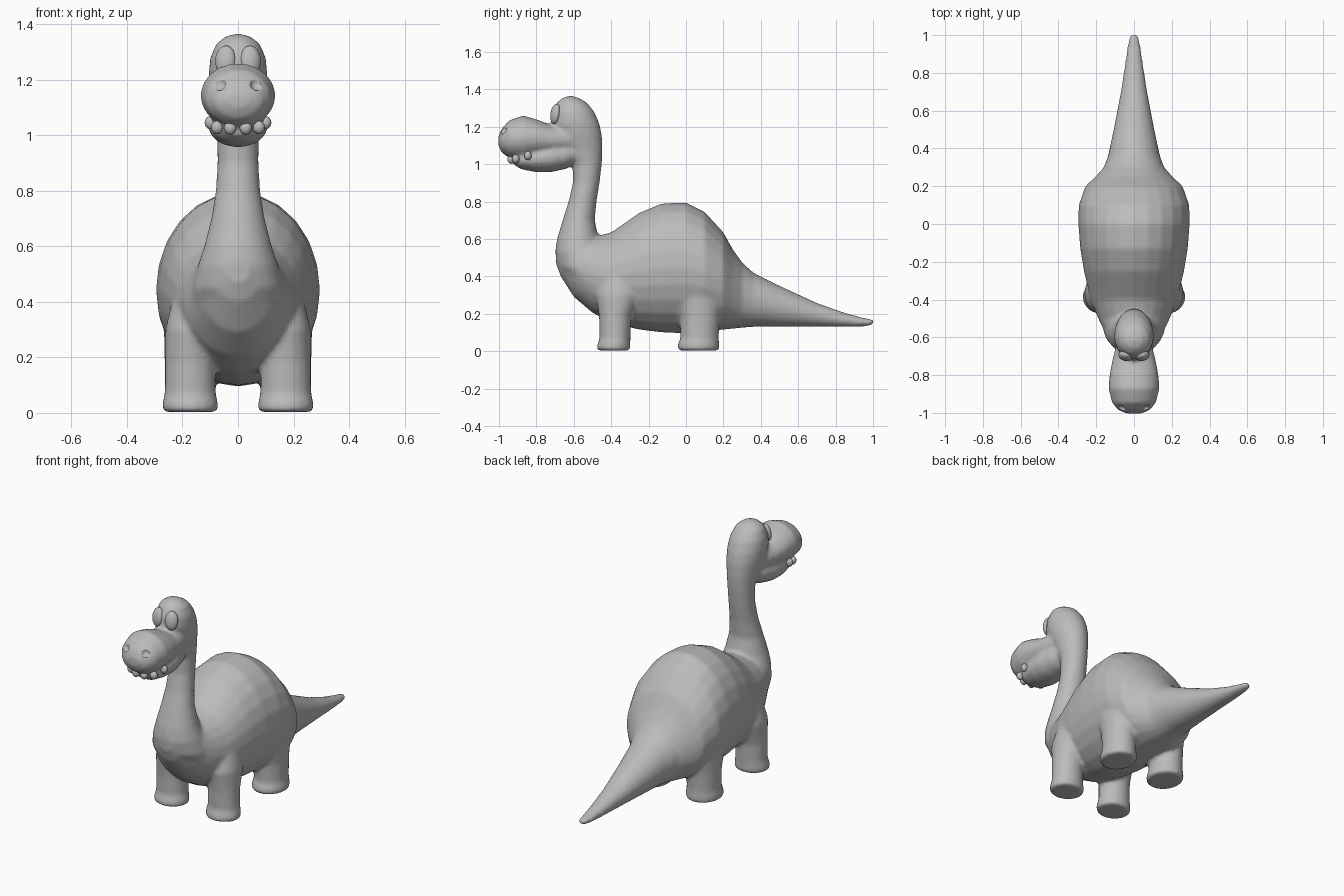
import bpy, bmesh, math
from mathutils import Vector

grey = bpy.data.materials.new("grey")
grey.diffuse_color = (0.5, 0.5, 0.5, 1)


def loft(bm, axis, stations, x=0.0, sides=24):
    """Closed skin over elliptical rings: (position, low edge, high edge, half width)."""
    rings = []
    for t, lo, hi, w in stations:
        ring = []
        for i in range(sides):
            a = 2 * math.pi * i / sides
            u, v = x + w * math.cos(a), (lo + hi) / 2 + (hi - lo) / 2 * math.sin(a)
            ring.append(bm.verts.new((u, t, v) if axis == "y" else (u, v, t)))
        rings.append(ring)
    for a, b in zip(rings, rings[1:]):
        for i in range(sides):
            j = (i + 1) % sides
            bm.faces.new((a[i], a[j], b[j], b[i]))
    bm.faces.new(rings[0][::-1])
    bm.faces.new(rings[-1])


def finish(bm, name):
    bmesh.ops.recalc_face_normals(bm, faces=bm.faces)
    for f in bm.faces:
        f.smooth = True
    me = bpy.data.meshes.new(name)
    bm.to_mesh(me)
    bm.free()
    me.materials.append(grey)
    ob = bpy.data.objects.new(name, me)
    bpy.context.collection.objects.link(ob)
    return ob


def ball(name, loc, size, rot=(0, 0, 0)):
    bm = bmesh.new()
    bmesh.ops.create_uvsphere(bm, u_segments=20, v_segments=12, radius=1)
    ob = finish(bm, name)
    ob.location, ob.scale, ob.rotation_euler = loc, size, rot
    return ob


skin = bmesh.new()
# torso and tail
loft(skin, "y", [
    (-.695, .47, .57, .04), (-.67, .40, .62, .085), (-.6, .29, .64, .14),
    (-.5, .205, .61, .19), (-.4, .15, .635, .23), (-.25, .115, .74, .265),
    (-.13, .10, .79, .285), (0, .095, .795, .295), (.1, .105, .745, .293),
    (.2, .115, .635, .258), (.25, .12, .545, .205), (.3, .125, .475, .16),
    (.36, .13, .42, .138), (.5, .13, .35, .108), (.7, .13, .258, .07),
    (.85, .13, .205, .047), (.95, .132, .178, .033), (.99, .138, .172, .024),
    (1.004, .148, .164, .012)])
# neck and back of the head
loft(skin, "z", [
    (.36, -.62, -.36, .17), (.45, -.685, -.40, .165), (.53, -.70, -.43, .145),
    (.6, -.69, -.465, .122), (.7, -.66, -.488, .096), (.8, -.628, -.478, .08),
    (.9, -.605, -.462, .074), (1, -.605, -.45, .075), (1.08, -.65, -.446, .086),
    (1.16, -.70, -.45, .101), (1.22, -.72, -.464, .106), (1.28, -.715, -.49, .1),
    (1.33, -.69, -.53, .078), (1.355, -.66, -.575, .045), (1.364, -.63, -.605, .015)])
# muzzle
loft(skin, "y", [
    (-1.003, 1.10, 1.15, .04), (-.985, 1.06, 1.19, .085), (-.945, 1.033, 1.235, .117),
    (-.87, 1.025, 1.26, .135), (-.8, 1.04, 1.24, .13), (-.72, 1.05, 1.21, .115),
    (-.6, 1.06, 1.2, .085)])
# lower jaw
loft(skin, "y", [
    (-.925, 1.0, 1.05, .05), (-.88, .972, 1.08, .088), (-.8, .957, 1.1, .105),
    (-.72, .957, 1.12, .108), (-.64, .975, 1.12, .092), (-.56, 1.02, 1.11, .06)])
# legs with flared feet
for s in (-1, 1):
    loft(skin, "z", [
        (.003, -.465, -.302, .09), (.012, -.477, -.297, .1), (.035, -.475, -.297, .1),
        (.07, -.462, -.297, .092), (.18, -.465, -.292, .09), (.3, -.48, -.25, .09),
        (.45, -.43, -.27, .055)], x=s * .172)
    loft(skin, "z", [
        (.003, -.035, .17, .09), (.012, -.045, .178, .1), (.035, -.045, .178, .1),
        (.07, -.03, .175, .092), (.18, -.035, .18, .092), (.3, -.08, .2, .095),
        (.45, -.03, .15, .07)], x=s * .172)
body = finish(skin, "body")

# blend the parts into one skin
remesh = body.modifiers.new("blend", "REMESH")
remesh.mode = "VOXEL"
remesh.voxel_size = .011
remesh.use_smooth_shade = True
smooth = body.modifiers.new("soften", "SMOOTH")
smooth.factor, smooth.iterations = .5, 6

for s, side in ((-1, "left"), (1, "right")):
    # nostril hollow
    hole = ball("nostril_cutter_" + side, (s * .07, -.985, 1.187), (.027, .027, .027))
    hole.hide_render = True
    hole.hide_set(True)
    cut = body.modifiers.new("nostril_" + side, "BOOLEAN")
    cut.object, cut.operation, cut.solver = hole, "DIFFERENCE", "EXACT"
    # eye
    ball("eye_" + side, (s * .045, -.698, 1.268), (.038, .026, .055), (-.15, 0, s * .25))
    # upper teeth
    for i, (x, y, z) in enumerate([(.028, -.935, 1.026), (.075, -.91, 1.028), (.098, -.845, 1.045)]):
        ball(f"tooth_{side}_{i + 1}", (s * x, y, z), (.022, .02, .024))
